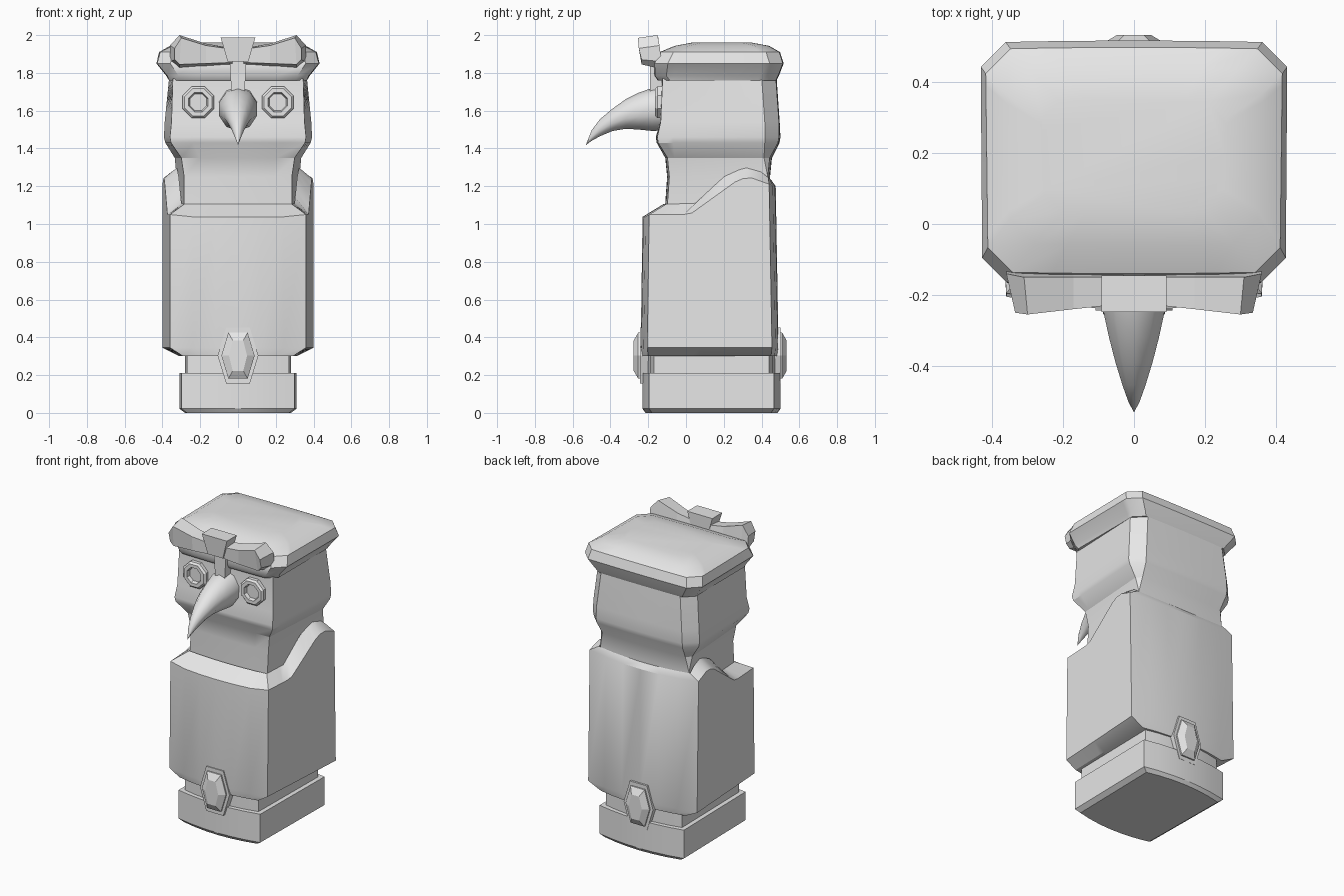
import bpy, bmesh, math

cube = bpy.data.objects.get("Cube")
if cube:
    bpy.data.objects.remove(cube)

grey = bpy.data.materials.new("plain grey")
grey.use_nodes = True
grey.diffuse_color = (0.8, 0.8, 0.8, 1)
grey.node_tree.nodes["Principled BSDF"].inputs["Base Color"].default_value = (0.8, 0.8, 0.8, 1)


def loft(name, rings, smooth=30):
    """Skin closed rings of equal length, cap both ends."""
    bm = bmesh.new()
    loops = [[bm.verts.new(p) for p in ring] for ring in rings]
    n = len(loops[0])
    for a, b in zip(loops, loops[1:]):
        for i in range(n):
            j = (i + 1) % n
            bm.faces.new((a[i], a[j], b[j], b[i]))
    bm.faces.new(loops[0][::-1])
    bm.faces.new(loops[-1])
    bmesh.ops.remove_doubles(bm, verts=bm.verts, dist=0.0005)
    bmesh.ops.recalc_face_normals(bm, faces=bm.faces)
    mesh = bpy.data.meshes.new(name)
    bm.to_mesh(mesh)
    bm.free()
    mesh.materials.append(grey)
    obj = bpy.data.objects.new(name, mesh)
    bpy.context.scene.collection.objects.link(obj)
    bpy.ops.object.select_all(action="DESELECT")
    bpy.context.view_layer.objects.active = obj
    obj.select_set(True)
    if smooth:
        bpy.ops.object.shade_smooth_by_angle(angle=math.radians(smooth))
    return obj


def outline(hf, hb, yf, yb, z, bulge=0.035, cf=0.0, cb=0.0, side=14):
    """Plan with bowed front and back; z is a number or a rule of (x, y)."""
    steps = [-1, -0.67, -0.33, 0, 0.33, 0.67, 1]
    pts = [(t * (hf - cf), yf + bulge * t * t) for t in steps]
    y0, y1 = yf + bulge + cf, yb - bulge - cb
    edge = [(hf + (hb - hf) * i / side, y0 + (y1 - y0) * i / side) for i in range(side + 1)]
    pts += edge
    pts += [(-t * (hb - cb), yb - bulge * t * t) for t in steps]
    pts += [(-x, y) for x, y in reversed(edge)]
    return [(x, y, z(x, y) if callable(z) else z) for x, y in pts]


def ramp(points):
    """Piecewise linear height along y."""
    def height(x, y):
        for (y0, z0), (y1, z1) in zip(points, points[1:]):
            if y <= y1:
                return z0 + (z1 - z0) * max(0, (y - y0) / (y1 - y0))
        return points[-1][1]
    return height


# Plinth with a narrower band above it
loft("base", [
    outline(.27, .28, -.215, .485, 0),
    outline(.30, .31, -.23, .50, .022),
    outline(.30, .31, -.23, .50, .21),
    outline(.27, .28, -.205, .475, .21),
    outline(.27, .28, -.205, .475, .31)])

# Torso with a collar that rises towards the back
outer = ramp([(-.2, 1.05), (.02, 1.05), (.27, 1.23), (.33, 1.25), (.47, 1.20)])
inner = ramp([(-.1, 1.105), (.05, 1.11), (.2, 1.25), (.31, 1.30), (.40, 1.275), (.45, 1.235)])


def collar_edge(x, y):
    return outer(x, y) - (.012 if y < -.19 and abs(x) < .25 else 0)


loft("body", [
    outline(.29, .31, -.235, .485, .30),
    outline(.36, .40, -.24, .49, .345),
    outline(.36, .40, -.23, .475, collar_edge),
    outline(.285, .335, -.12, .45, inner, .015),
    outline(.275, .315, -.10, .43, 1.0, .015)])

# Neck flowing into the head
loft("head", [
    outline(.28, .32, -.10, .44, .99, .012),
    outline(.285, .325, -.11, .445, 1.11, .012),
    outline(.285, .325, -.10, .445, 1.25, .012),
    outline(.30, .335, -.11, .455, 1.35, .012, 0, .03),
    outline(.355, .385, -.155, .495, 1.43, .008, 0, .07),
    outline(.36, .392, -.16, .50, 1.46, .008, 0, .075),
    outline(.352, .388, -.138, .496, 1.54, .004, 0, .075),
    outline(.345, .365, -.128, .48, 1.77, .004, 0, .075)], 25)

# Rounded crown overhanging the head
loft("crown", [
    outline(.365, .365, -.15, .48, 1.76, .004, .06, .06),
    outline(.375, .38, -.168, .492, 1.785, .004, .06, .06),
    outline(.428, .432, -.17, .517, 1.85, .004, .07, .07),
    outline(.412, .418, -.14, .498, 1.91, .004, .07, .07),
    outline(.35, .36, -.06, .44, 1.943, .004, .07, .07),
    outline(.25, .26, .03, .35, 1.96, .004, .05, .05)], 38)

# Curved beak: y, top, bottom, half width
beak = []
for y, top, low, w in [(-.11, 1.73, 1.495, .105), (-.18, 1.72, 1.493, .105),
                       (-.25, 1.695, 1.50, .09), (-.32, 1.66, 1.504, .074),
                       (-.39, 1.61, 1.492, .055), (-.455, 1.555, 1.465, .034),
                       (-.50, 1.495, 1.44, .017), (-.53, 1.42, 1.418, .001)]:
    mid, r = (top + low) / 2, (top - low) / 2
    beak.append([(w * math.sin(k * math.tau / 10), y, mid + r * math.cos(k * math.tau / 10))
                 for k in range(10)])
loft("beak", beak, 50)


def box(name, front, back, smooth=0):
    loft(name, [front, back], smooth)


# Bridge above the beak
bridge = [(-.035, 1.70), (.035, 1.70), (.045, 1.87), (-.045, 1.87)]
box("beak_bridge", [(x, -.19, z) for x, z in bridge], [(x, -.11, z) for x, z in bridge])

# Central brow block
block = [(-.055, 1.86), (.055, 1.86), (.092, 1.988), (-.092, 1.988)]
box("brow_block", [(x, -.238 - (z > 1.9) * .01, z) for x, z in block],
    [(x, -.145, z) for x, z in block])

# Mirrored brows and eyes
for s, label in ((1, "left"), (-1, "right")):
    loft(label + "_brow", [
        [(s * .03, -.225, 1.855), (s * .03, -.225, 1.925), (s * .03, -.15, 1.93), (s * .03, -.13, 1.84)],
        [(s * .17, -.235, 1.85), (s * .17, -.24, 1.945), (s * .17, -.15, 1.955), (s * .17, -.13, 1.83)],
        [(s * .31, -.235, 1.845), (s * .30, -.255, 1.985), (s * .31, -.15, 2.0), (s * .31, -.13, 1.82)],
        [(s * .335, -.235, 1.87), (s * .335, -.25, 1.93), (s * .36, -.14, 1.945), (s * .36, -.13, 1.86)]], 0)

    def eye_ring(r, y):
        return [(s * .21 + r * math.cos((k + .5) * math.tau / 8), y,
                 1.645 + r * math.sin((k + .5) * math.tau / 8)) for k in range(8)]
    loft(label + "_eye", [eye_ring(.09, -.11), eye_ring(.09, -.152), eye_ring(.078, -.164),
                          eye_ring(.055, -.164), eye_ring(.048, -.142)], 0)


# Gem and its setting, on the front and the back
def gem_ring(w, h, y):
    return [(x * w, y, .303 + z * h) for x, z in
            [(-.58, -1), (.58, -1), (1, 0), (.58, 1), (-.58, 1), (-1, 0)]]


for s, label, face in ((-1, "front", .238), (1, "back", .494)):
    loft(label + "_gem_setting", [gem_ring(.108, .148, s * (face - .06)),
                                  gem_ring(.108, .148, s * (face + .006))], 0)
    loft(label + "_gem", [gem_ring(.088, .122, s * face),
                          gem_ring(.088, .122, s * (face + .015)),
                          gem_ring(.048, .08, s * (face + .039))], 0)
